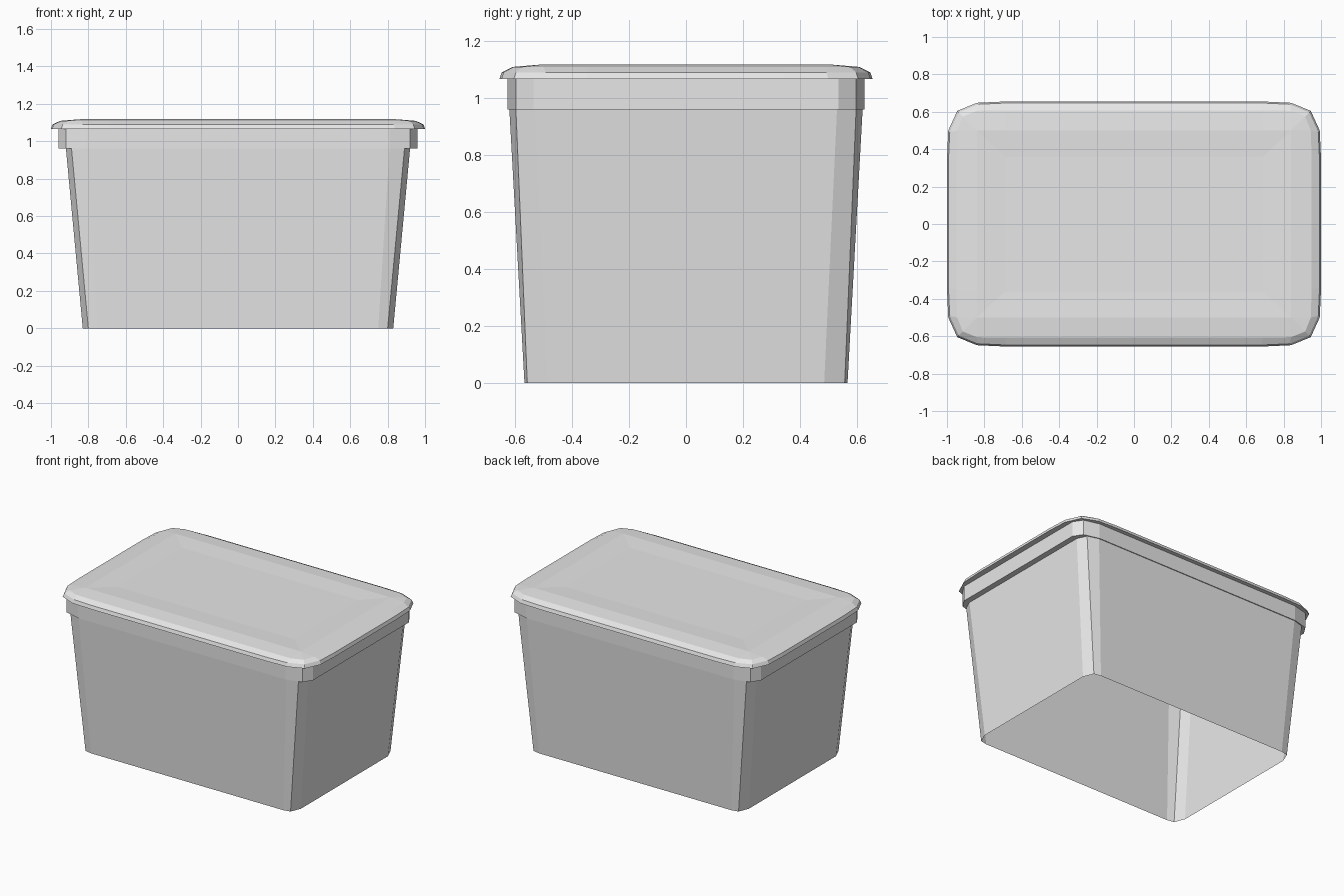
import bpy
import bmesh

cube = bpy.data.objects.get("Cube")
if cube:
    bpy.data.objects.remove(cube)

grey = bpy.data.materials.new("light grey plastic")
grey.use_nodes = True
grey.diffuse_color = (0.8, 0.8, 0.8, 1)
grey.node_tree.nodes["Principled BSDF"].inputs["Base Color"].default_value = (0.8, 0.8, 0.8, 1)


def full_ring(quarter):
    """Mirror the points of one corner into a closed outline."""
    back = quarter[::-1]
    return (quarter + [(-x, y) for x, y in back]
            + [(-x, -y) for x, y in quarter] + [(x, -y) for x, y in back])


def loft(name, sections, cap_top=False):
    """Skin a stack of (height, corner points) sections."""
    bm = bmesh.new()
    rings = [[bm.verts.new((x, y, z)) for x, y in full_ring(q)] for z, q in sections]
    for low, high in zip(rings, rings[1:]):
        n = len(low)
        for i in range(n):
            j = (i + 1) % n
            bm.faces.new((low[i], low[j], high[j], high[i]))
    if cap_top:
        bm.faces.new(rings[-1])
    bmesh.ops.remove_doubles(bm, verts=bm.verts, dist=0.0005)
    mesh = bpy.data.meshes.new(name)
    bm.to_mesh(mesh)
    bm.free()
    mesh.materials.append(grey)
    obj = bpy.data.objects.new(name, mesh)
    bpy.context.collection.objects.link(obj)
    return obj


# Tapered tub, open underneath, with a collar around its top
foot = [(0.83, 0.485), (0.80, 0.557), (0.75, 0.567)]
shoulder = [(0.92, 0.53), (0.89, 0.597), (0.81, 0.62)]
collar = [(0.96, 0.535), (0.92, 0.597), (0.81, 0.626)]
loft("tub", [(0, foot), (0.96, shoulder), (0.96, collar), (1.066, collar)])

# Lid: flange underside, rim, sloping shoulder and shallow recessed panel
under = [collar[0]] * 2 + [collar[1]] + [collar[2]] * 2
rim = [(1.0, 0.35), (0.993, 0.5), (0.945, 0.605), (0.84, 0.648), (0.69, 0.655)]
rim_top = [(x - 0.008, y - 0.008) for x, y in rim]
edge = [(0.95, 0.35), (0.945, 0.5), (0.915, 0.575), (0.84, 0.605), (0.69, 0.608)]
crest = [(0.84, 0.36)] + [(0.84, 0.5)] * 3 + [(0.69, 0.5)]
panel = [(0.69, 0.36)] * 5
loft("lid", [(1.066, under), (1.066, rim), (1.09, rim_top), (1.109, edge),
             (1.118, crest), (1.112, panel)], cap_top=True)
